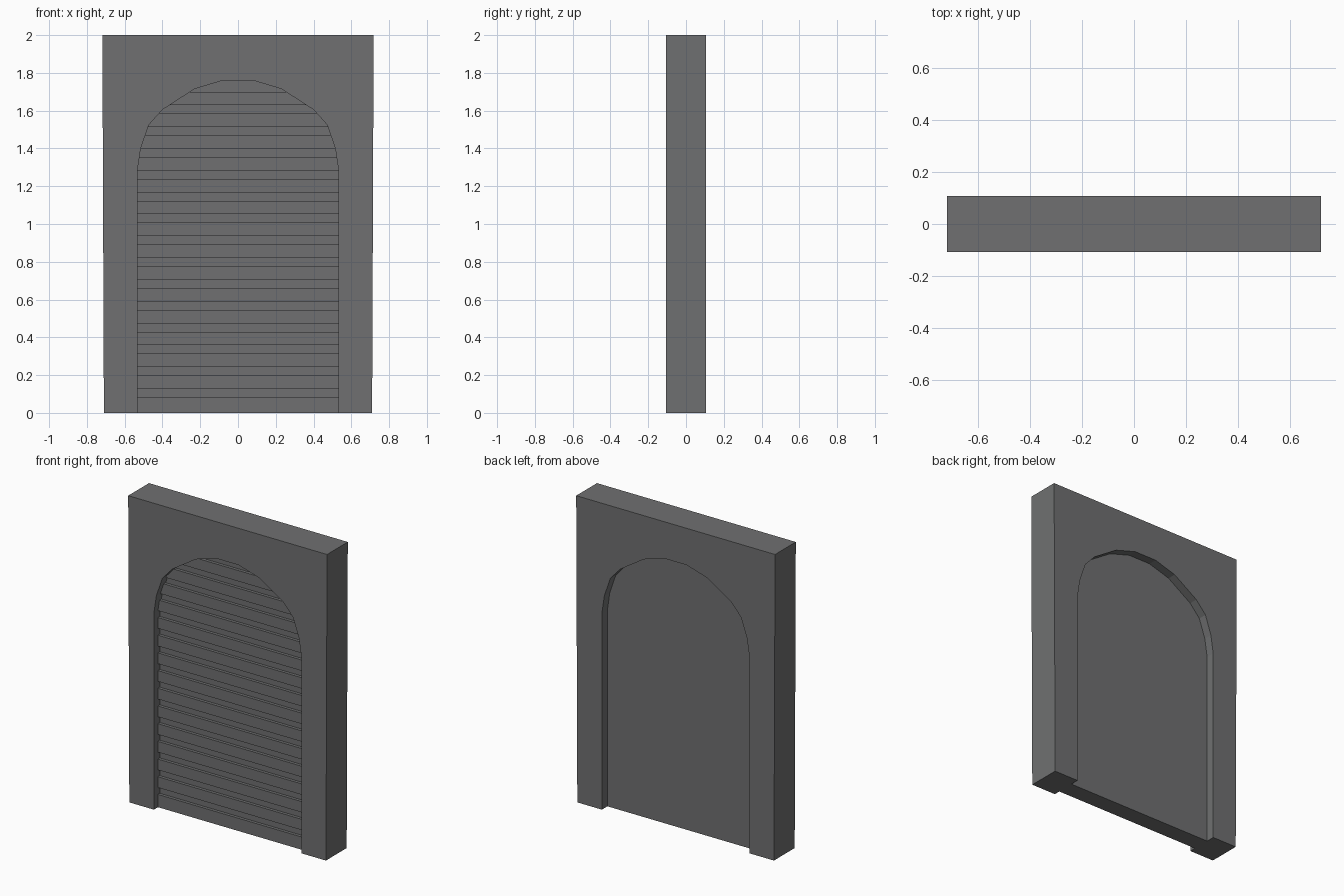
import bpy, bmesh

if "Cube" in bpy.data.objects:
    bpy.data.objects.remove(bpy.data.objects["Cube"])

# single flat grey
grey = bpy.data.materials.new("dark grey")
grey.diffuse_color = (0.16, 0.163, 0.165, 1)
grey.use_nodes = True
grey.node_tree.nodes["Principled BSDF"].inputs["Base Color"].default_value = grey.diffuse_color

FRONT, BACK = -0.107, 0.107              # wall faces
PANEL_FRONT, PANEL_BACK = -0.065, 0.05   # shutter faces
GROOVE_DEPTH = 0.02


def prism(name, outline, y0, y1):
    """Extrude an (x, z) outline from y0 to y1."""
    bm = bmesh.new()
    face = bm.faces.new([bm.verts.new((x, y0, z)) for x, z in outline])
    ext = bmesh.ops.extrude_face_region(bm, geom=[face])
    moved = [v for v in ext["geom"] if isinstance(v, bmesh.types.BMVert)]
    bmesh.ops.translate(bm, verts=moved, vec=(0, y1 - y0, 0))
    bmesh.ops.recalc_face_normals(bm, faces=bm.faces[:])
    mesh = bpy.data.meshes.new(name)
    bm.to_mesh(mesh)
    bm.free()
    mesh.materials.append(grey)
    obj = bpy.data.objects.new(name, mesh)
    bpy.context.collection.objects.link(obj)
    return obj


# arch outline: right half going up, mirrored going down the left
half = [(0.533, 0), (0.533, 1.28), (0.515, 1.40), (0.472, 1.525),
        (0.40, 1.605), (0.23, 1.715), (0.08, 1.76)]
arch = half + [(-x, z) for x, z in reversed(half)]

# wall with arched opening, sides very slightly wider at the top
outer = [(-0.71, 0), (-0.718, 2), (0.718, 2), (0.71, 0)]
prism("arched_wall", outer + arch, FRONT, BACK)

# shutter panel filling the arch, recessed on both sides
shutter = prism("shutter", arch, PANEL_FRONT, PANEL_BACK)

# horizontal grooves cut into the front of the shutter
for k in range(15):
    z = 0.083 + 0.1155 * k
    top = z + 0.045 if k < 14 else 1.8
    cutter = prism("groove_cutter", [(-0.6, z), (0.6, z), (0.6, top), (-0.6, top)],
                   PANEL_FRONT - 0.05, PANEL_FRONT + GROOVE_DEPTH)
    cutter.hide_render = True
    mod = shutter.modifiers.new("groove", 'BOOLEAN')
    mod.operation = 'DIFFERENCE'
    mod.solver = 'EXACT'
    mod.object = cutter
    bpy.context.view_layer.objects.active = shutter
    bpy.ops.object.modifier_apply(modifier=mod.name)
    bpy.data.objects.remove(cutter)
